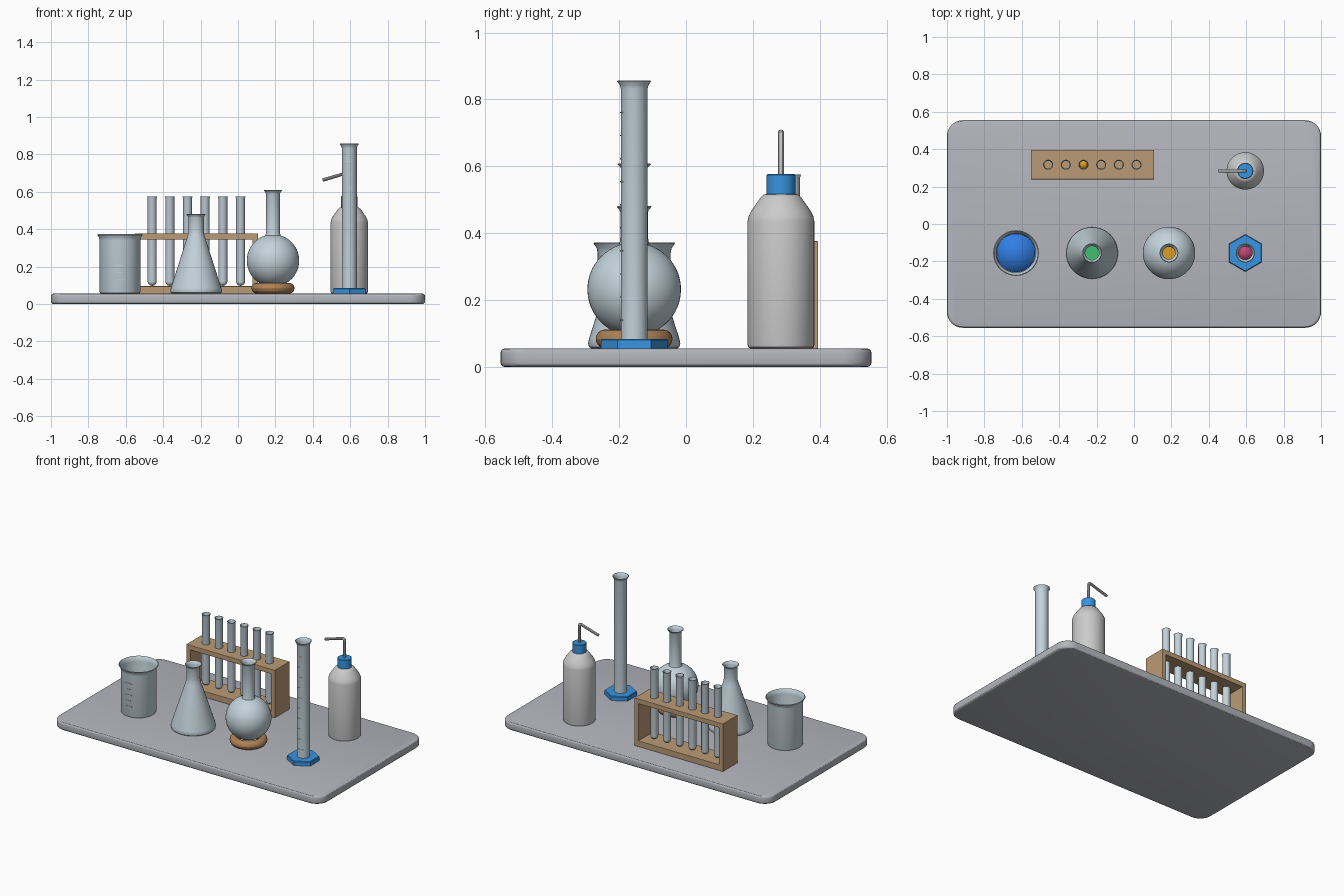
import bpy
import bmesh
from math import cos, sin, pi, radians

TABLE = 0.055   # top of the tray


def material(name, color, rough=0.4):
    m = bpy.data.materials.new(name)
    m.use_nodes = True
    m.diffuse_color = (*color, 1)
    bsdf = m.node_tree.nodes["Principled BSDF"]
    bsdf.inputs["Base Color"].default_value = (*color, 1)
    bsdf.inputs["Roughness"].default_value = rough
    return m


def activate(ob):
    bpy.ops.object.select_all(action='DESELECT')
    ob.select_set(True)
    bpy.context.view_layer.objects.active = ob


def finish(name, bm, mat, loc=(0, 0, 0)):
    me = bpy.data.meshes.new(name)
    bm.to_mesh(me)
    bm.free()
    me.materials.append(mat)
    ob = bpy.data.objects.new(name, me)
    bpy.context.collection.objects.link(ob)
    ob.location = loc
    return ob


def apply_modifier(ob, kind, **settings):
    mod = ob.modifiers.new(kind.title(), kind)
    for key, value in settings.items():
        setattr(mod, key, value)
    activate(ob)
    bpy.ops.object.modifier_apply(modifier=mod.name)


def smooth(ob, degrees=35):
    activate(ob)
    bpy.ops.object.shade_smooth_by_angle(angle=radians(degrees))


def lathe(name, profile, xy, mat, wall=0, segs=48, angle=35):
    """Turn (radius, height) points, listed bottom to top, around z."""
    bm = bmesh.new()
    rings = []
    for r, z in profile:
        count = 1 if r == 0 else segs
        rings.append([bm.verts.new((r * cos(2 * pi * i / segs), r * sin(2 * pi * i / segs), z))
                      for i in range(count)])
    for low, high in zip(rings, rings[1:]):
        for i in range(segs):
            j = (i + 1) % segs
            corners = [low[i % len(low)], low[j % len(low)],
                       high[j % len(high)], high[i % len(high)]]
            bm.faces.new(list(dict.fromkeys(corners)))
    ob = finish(name, bm, mat, (*xy, 0))
    if wall:
        apply_modifier(ob, 'SOLIDIFY', thickness=wall, offset=-1)
    smooth(ob, angle)
    return ob


def box(name, center, size, mat, bevel=0.0):
    bm = bmesh.new()
    bmesh.ops.create_cube(bm, size=1)
    for v in bm.verts:
        v.co = [c * s for c, s in zip(v.co, size)]
    ob = finish(name, bm, mat, center)
    if bevel:
        apply_modifier(ob, 'BEVEL', width=bevel, segments=2)
    return ob


def arc(radius, center_z, start, end, steps):
    """Profile points along a circle; angles in degrees from the horizontal."""
    angles = [radians(start + (end - start) * i / steps) for i in range(steps + 1)]
    return [(max(0, radius * cos(a)), center_z + radius * sin(a)) for a in angles]


def tick(name, xy, radius, z, half_angle, mat):
    """A thin graduation line wrapped on the front of a vessel."""
    bm = bmesh.new()
    rows = []
    for i in range(5):
        a = -pi / 2 + half_angle * (i / 2 - 1)
        rows.append([bm.verts.new((r * cos(a), r * sin(a), h))
                     for r, h in ((radius - 0.001, -0.002), (radius + 0.002, -0.002),
                                  (radius + 0.002, 0.002), (radius - 0.001, 0.002))])
    for a, b in zip(rows, rows[1:]):
        for k in range(4):
            bm.faces.new((a[k], b[k], b[(k + 1) % 4], a[(k + 1) % 4]))
    bm.faces.new(rows[0])
    bm.faces.new(rows[-1][::-1])
    bmesh.ops.recalc_face_normals(bm, faces=bm.faces)
    return finish(name, bm, mat, (*xy, z))


cube = bpy.data.objects.get("Cube")
if cube:
    bpy.data.objects.remove(cube, do_unlink=True)

glass = material("glass", (0.55, 0.65, 0.71), 0.1)
slate = material("tray_grey", (0.46, 0.47, 0.51))
wood = material("wood", (0.50, 0.33, 0.18), 0.6)
cork = material("cork", (0.42, 0.22, 0.09), 0.8)
blue = material("blue_plastic", (0.04, 0.30, 0.76))
white = material("white_plastic", (0.74, 0.74, 0.75))
blue_liquid = material("blue_liquid", (0.03, 0.21, 0.78))
green_liquid = material("green_liquid", (0.05, 0.52, 0.16))
amber_liquid = material("amber_liquid", (0.72, 0.34, 0.02))
pink_liquid = material("pink_liquid", (0.55, 0.06, 0.18))

# Tray with rounded corners and softened edges
bm = bmesh.new()
bmesh.ops.create_cube(bm, size=1)
for v in bm.verts:
    v.co = (v.co.x * 2, v.co.y * 1.11, v.co.z * TABLE)
uprights = [e for e in bm.edges if abs(e.verts[0].co.z - e.verts[1].co.z) > 0.01]
bmesh.ops.bevel(bm, geom=uprights, offset=0.085, segments=8, profile=0.5, affect='EDGES')
tray = finish("tray", bm, slate, (0, 0, TABLE / 2))
apply_modifier(tray, 'BEVEL', width=0.013, segments=3, limit_method='ANGLE',
               angle_limit=radians(40))
smooth(tray, 30)

# Beaker
at = (-0.631, -0.155)
lathe("beaker", [(0, TABLE), (0.1, TABLE), (0.106, 0.058), (0.109, 0.066), (0.109, 0.34),
                 (0.112, 0.355), (0.122, 0.37)], at, glass, wall=0.005)
lathe("beaker_liquid", [(0, 0.061), (0.103, 0.062), (0.103, 0.225), (0, 0.225)],
      at, blue_liquid, angle=180)
for i in range(5):
    tick(f"beaker_mark_{i + 1}", at, 0.109, 0.13 + 0.038 * i, 0.22 if i % 2 == 0 else 0.13, white)

# Conical flask
at = (-0.224, -0.155)
lathe("conical_flask", [(0, TABLE), (0.128, TABLE), (0.135, 0.06), (0.138, 0.07), (0.135, 0.085),
                        (0.05, 0.35), (0.043, 0.375), (0.041, 0.39), (0.041, 0.462),
                        (0.044, 0.47), (0.052, 0.479)], at, glass, wall=0.004)
lathe("conical_flask_liquid", [(0, 0.061), (0.128, 0.064), (0.094, 0.19), (0, 0.19)],
      at, green_liquid)

# Round flask on its cork ring
at = (0.187, -0.155)
lathe("round_flask", arc(0.14, 0.232, -90, 73, 24) + [(0.037, 0.38), (0.037, 0.588),
      (0.041, 0.597), (0.05, 0.606)], at, glass, wall=0.004)
lathe("round_flask_liquid", arc(0.134, 0.232, -90, 0, 12) + [(0, 0.232)], at, amber_liquid)
ring = [(0.087 + r, z) for r, z in
        [(0.028 * cos(2 * pi * i / 16), 0.084 - 0.028 * sin(2 * pi * i / 16))
         for i in range(17)]]
lathe("cork_ring", ring[::-1], at, cork, angle=180)

# Measuring cylinder on a hexagonal foot
at = (0.595, -0.155)
foot = lathe("cylinder_foot", [(0, TABLE), (0.1, TABLE), (0.1, 0.08), (0.096, 0.084),
                               (0, 0.084)], at, blue, segs=6, angle=20)
foot.rotation_euler.z = pi / 2
lathe("measuring_cylinder", [(0, 0.084), (0.04, 0.084), (0.04, 0.832), (0.043, 0.843),
                             (0.051, 0.855)], at, glass, wall=0.004)
lathe("cylinder_liquid", [(0, 0.089), (0.0355, 0.089), (0.0355, 0.5), (0, 0.5)],
      at, pink_liquid, angle=180)
for i in range(10):
    tick(f"cylinder_mark_{i + 1}", at, 0.04, 0.14 + 0.069 * i, 0.55 if i % 3 == 0 else 0.32, white)

# Wash bottle with cap and bent spout
at = (0.595, 0.284)
lathe("wash_bottle", [(0, TABLE), (0.092, TABLE), (0.098, 0.059), (0.1, 0.067), (0.1, 0.435),
                      (0.097, 0.45), (0.088, 0.468), (0.06, 0.508), (0.052, 0.515),
                      (0.04, 0.518), (0, 0.518)], at, white)
lathe("bottle_cap", [(0, 0.515), (0.043, 0.515), (0.043, 0.574), (0.04, 0.577), (0, 0.577)],
      at, blue)
curve = bpy.data.curves.new("bottle_spout", 'CURVE')
curve.dimensions = '3D'
curve.bevel_depth = 0.009
curve.bevel_resolution = 3
curve.use_fill_caps = True
path = curve.splines.new('POLY')
bend = [(0, 0.56), (0, 0.69), (-0.003, 0.697), (-0.012, 0.701), (-0.143, 0.662)]
path.points.add(len(bend) - 1)
for point, (x, z) in zip(path.points, bend):
    point.co = (x, 0, z, 1)
curve.materials.append(white)
spout = bpy.data.objects.new("bottle_spout", curve)
bpy.context.collection.objects.link(spout)
spout.location = (*at, 0)
activate(spout)
bpy.ops.object.convert(target='MESH')
smooth(spout)

# Test tube rack: shelf, floor and two end panels
mid_x, mid_y, length, depth = -0.222, 0.317, 0.658, 0.156
for name, z, height in (("rack_shelf", 0.36, 0.032), ("rack_floor", 0.075, 0.04)):
    box(name, (mid_x, mid_y, z), (length, depth, height), wood, 0.002)
for name, side in (("rack_end_left", 1), ("rack_end_right", -1)):
    box(name, (mid_x + side * (length / 2 - 0.015), mid_y, 0.215),
        (0.03, depth, 0.32), wood, 0.002)

# Test tubes
for i in range(6):
    lathe(f"test_tube_{i + 1}", arc(0.024, 0.121, -90, 0, 8) + [(0.024, 0.565), (0.027, 0.575)],
          (-0.459 + 0.0945 * i, mid_y), glass, wall=0.003, segs=24)
lathe("test_tube_liquid", arc(0.0205, 0.121, -90, 0, 6) + [(0.0205, 0.4), (0, 0.4)],
      (-0.27, mid_y), amber_liquid, segs=24, angle=180)
